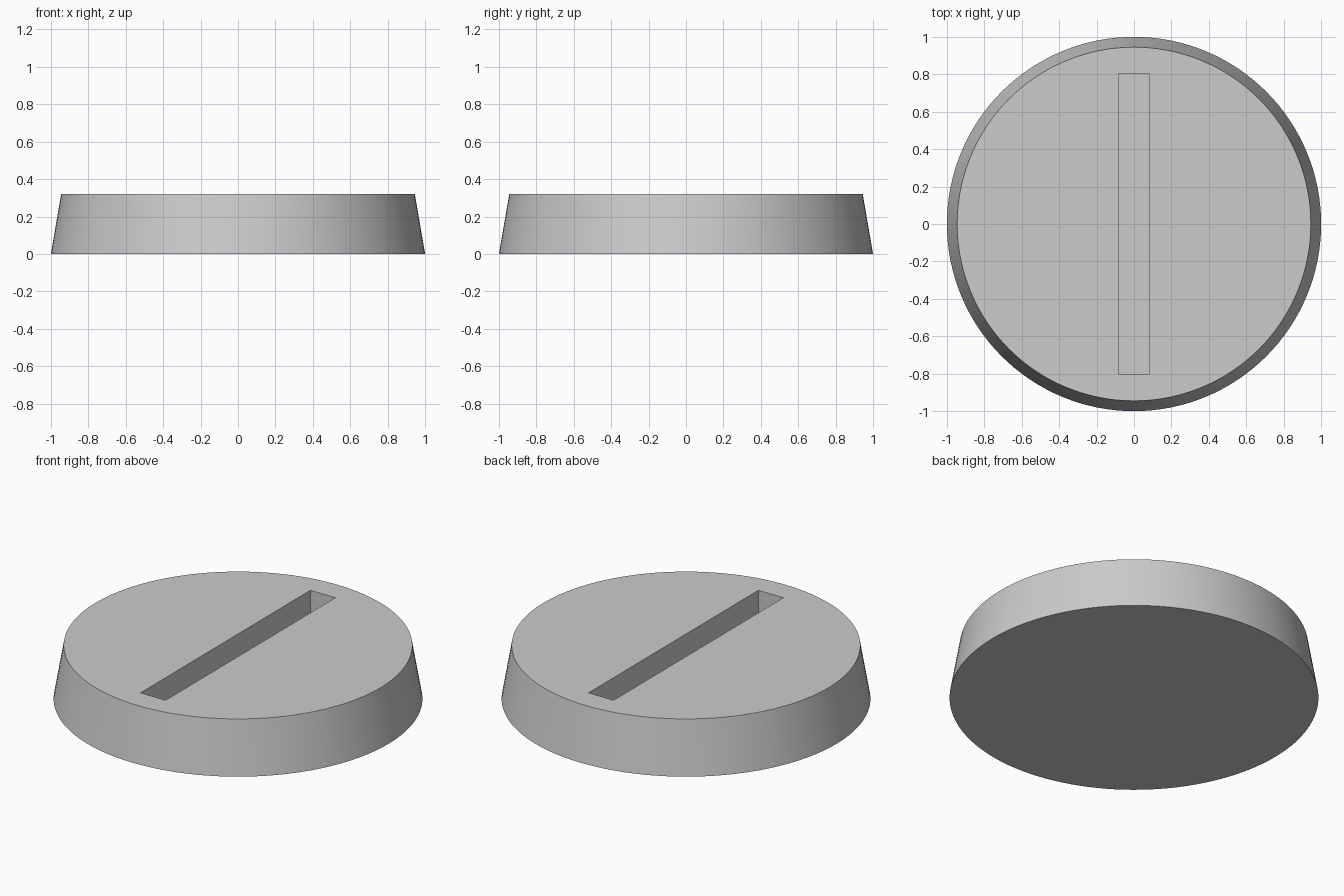
import bpy
import math

cube = bpy.data.objects.get("Cube")
if cube:
    bpy.data.objects.remove(cube, do_unlink=True)

HEIGHT = 0.32
BOTTOM_RADIUS, TOP_RADIUS = 1.0, 0.945
SLOT_WIDTH, SLOT_LENGTH, SLOT_DEPTH = 0.166, 1.606, 0.22

# Plain grey plastic
grey = bpy.data.materials.new("grey_plastic")
grey.use_nodes = True
colour = (0.6, 0.6, 0.6, 1)
grey.diffuse_color = colour
grey.node_tree.nodes["Principled BSDF"].inputs["Base Color"].default_value = colour

# Tapered round base
bpy.ops.mesh.primitive_cone_add(vertices=128, radius1=BOTTOM_RADIUS, radius2=TOP_RADIUS,
                                depth=HEIGHT, location=(0, 0, HEIGHT / 2))
base = bpy.context.object
base.name = "round_base"
base.data.materials.append(grey)

# Slot cutter, standing proud of the top face
bpy.ops.mesh.primitive_cube_add(size=1, location=(0, 0, HEIGHT))
cutter = bpy.context.object
cutter.name = "slot_cutter"
cutter.scale = (SLOT_WIDTH, SLOT_LENGTH, 2 * SLOT_DEPTH)
cutter.hide_render = True
cutter.data.materials.append(grey)

# Cut the blind slot
cut = base.modifiers.new("slot", "BOOLEAN")
cut.operation = "DIFFERENCE"
cut.solver = "EXACT"
cut.object = cutter
bpy.ops.object.select_all(action="DESELECT")
base.select_set(True)
bpy.context.view_layer.objects.active = base
bpy.ops.object.modifier_apply(modifier=cut.name)
bpy.data.objects.remove(cutter, do_unlink=True)

# Smooth rim wall, sharp edges elsewhere
bpy.ops.object.shade_smooth_by_angle(angle=math.radians(30))
